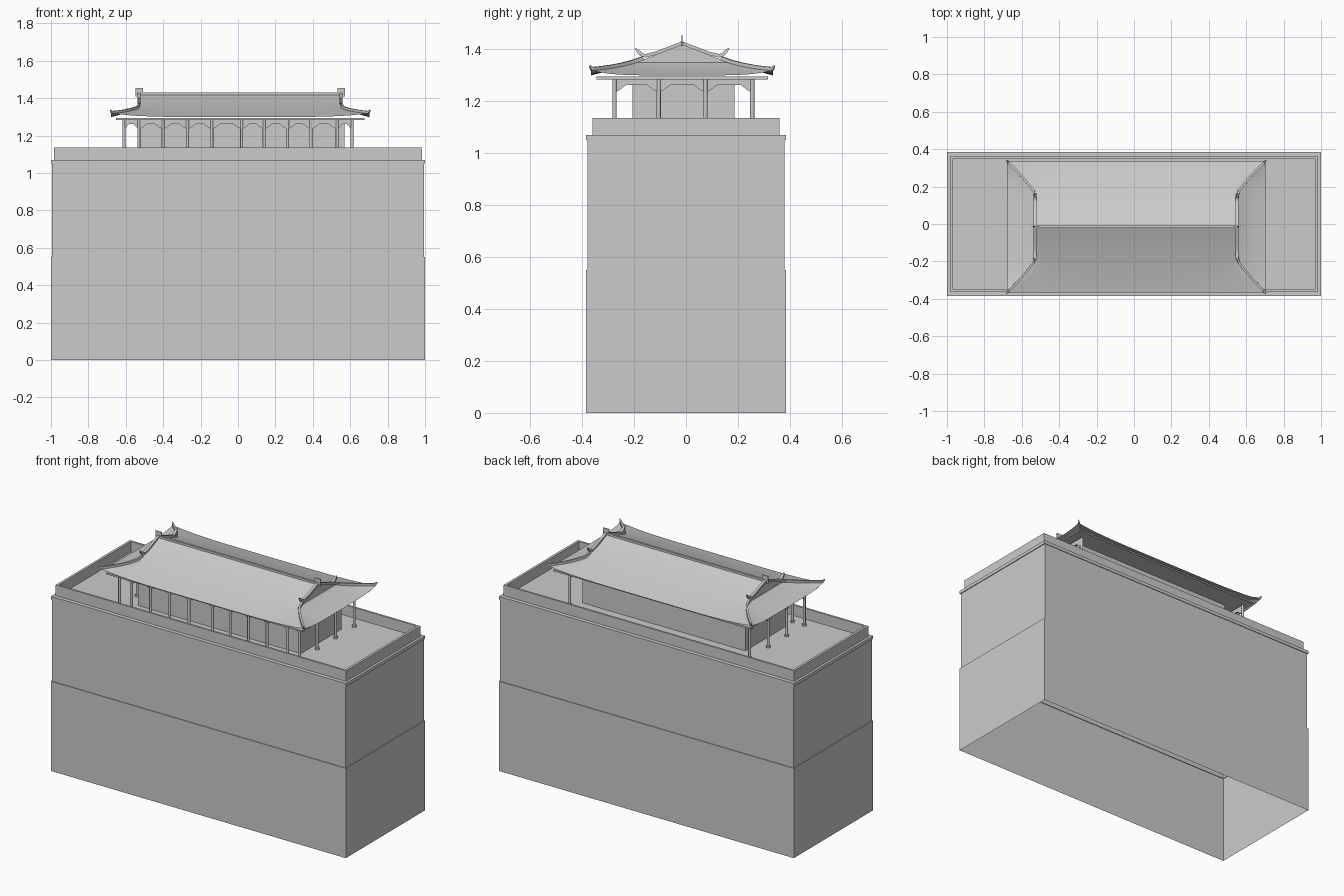
import bpy, bmesh, math
from mathutils import Vector

if "Cube" in bpy.data.objects:
    bpy.data.objects.remove(bpy.data.objects["Cube"])

CX, CY = 0.012, -0.015      # pavilion roof centre


def make(name, verts, faces, smooth=False):
    me = bpy.data.meshes.new(name)
    me.from_pydata([tuple(v) for v in verts], [], faces)
    bm = bmesh.new()
    bm.from_mesh(me)
    bmesh.ops.remove_doubles(bm, verts=bm.verts, dist=0.0001)
    bmesh.ops.recalc_face_normals(bm, faces=bm.faces)
    bm.to_mesh(me)
    bm.free()
    ob = bpy.data.objects.new(name, me)
    bpy.context.collection.objects.link(ob)
    if smooth:
        bpy.ops.object.select_all(action='DESELECT')
        ob.select_set(True)
        bpy.context.view_layer.objects.active = ob
        bpy.ops.object.shade_smooth_by_angle(angle=math.radians(30))
    return ob


def loft(name, rings, cap=False):
    """Stack of rectangles (half x, half y, z)."""
    v, f = [], []
    for hx, hy, z in rings:
        v += [(-hx, -hy, z), (hx, -hy, z), (hx, hy, z), (-hx, hy, z)]
    for r in range(len(rings) - 1):
        for k in range(4):
            n = (k + 1) % 4
            f.append((4*r + k, 4*r + n, 4*r + 4 + n, 4*r + 4 + k))
    if cap:
        b = len(v) - 4
        f.append((b, b + 1, b + 2, b + 3))
    return make(name, v, f)


def box(name, x0, x1, y0, y1, z0, z1):
    ob = loft(name, [((x1 - x0)/2, (y1 - y0)/2, z0), ((x1 - x0)/2, (y1 - y0)/2, z1)], True)
    ob.location = ((x0 + x1)/2, (y0 + y1)/2, 0)
    return ob


def sweep(name, pts, w, h):
    """Rectangular bar along a path; points lie on its bottom centre line."""
    pts = [Vector(p) for p in pts]
    d = pts[-1] - pts[0]
    side = Vector((-d.y, d.x, 0)).normalized() * w / 2
    v, f = [], []
    for i, p in enumerate(pts):
        s = 0.4 if i == len(pts) - 1 else 1
        t = (pts[min(i + 1, len(pts) - 1)] - pts[max(i - 1, 0)]).normalized()
        up = t.cross(side).normalized()
        if up.z < 0:
            up = -up
        up *= h * s
        v += [p - side*s, p + side*s, p + side*s + up, p - side*s + up]
    for r in range(len(pts) - 1):
        for k in range(4):
            n = (k + 1) % 4
            f.append((4*r + k, 4*r + n, 4*r + 4 + n, 4*r + 4 + k))
    b = len(v) - 4
    f += [(0, 1, 2, 3), (b, b + 1, b + 2, b + 3)]
    return make(name, v, f)


# Masonry base: open underneath, with terrace and parapet
loft("lower_wall", [(1, .384, 0), (1, .384, .55), (.995, .38, .55)])
loft("upper_wall", [(.995, .38, .55), (.995, .38, 1.05)])
loft("terrace_cornice", [(.995, .38, 1.05), (1, .384, 1.05), (1, .384, 1.07)], True)
loft("parapet", [(.985, .36, 1.07), (.985, .36, 1.135), (.97, .348, 1.135), (.97, .348, 1.07)])

# Hall walls
box("hall", -.533, .57, -.205, .187, 1.07, 1.29)

# Columns
front_x = [-.61, -.53, -.4, -.27, -.14, .02, .14, .265, .39, .53, .61]
side_y = [-.275, -.105, .075, .255]
spots = [(x, side_y[0]) for x in front_x]
spots += [(x, y) for x in (-.61, .61) for y in side_y[1:]]
for x, y in spots:
    for name, r, z0, z1 in (("column", .008, 1.07, 1.288), ("column_base", .012, 1.07, 1.082)):
        bpy.ops.mesh.primitive_cylinder_add(vertices=12, radius=r, depth=z1 - z0,
                                            location=(x, y, (z0 + z1)/2))
        bpy.context.object.name = name
        bpy.ops.object.shade_smooth_by_angle()


# Arched brackets between columns
def bracket(a, b):
    a, b = Vector((*a, 0)), Vector((*b, 0))
    L = (b - a).length
    e = min(.045, L * .35) / L
    low = [(0, 1.235), (e*.35, 1.24), (e*.7, 1.252), (e, 1.262),
           (1 - e, 1.262), (1 - e*.7, 1.252), (1 - e*.35, 1.24), (1, 1.235)]
    n = len(low)
    side = (b - a).cross(Vector((0, 0, 1))).normalized() * .004
    v, f = [], []
    for s in (-1, 1):
        for top in (False, True):
            for t, z in low:
                p = a.lerp(b, t) + side * s
                v.append((p.x, p.y, 1.288 if top else z))
    for i in range(n - 1):
        f += [(i, i + 1, n + i + 1, n + i), (2*n + i, 2*n + i + 1, 3*n + i + 1, 3*n + i),
              (i, i + 1, 2*n + i + 1, 2*n + i)]
    make("bracket", v, f)


for a, b in zip(front_x, front_x[1:]):
    bracket((a, side_y[0]), (b, side_y[0]))
for x in (-.61, .61):
    for a, b in zip(side_y, side_y[1:]):
        bracket((x, a), (x, b))

# Roof surface: hip-and-gable with concave slopes and lifted corners
HX, EX, GY, EY = .54, .69, .18, .35


def height(d):
    t = d / EY
    return 1.42 - .155*t + .034*t*t


def lift(d, s):
    k = max(0, (d - GY) / (EY - GY))
    return .02 * k**1.5 * abs(s)**5


def half_x(d):
    k = max(0, (d - GY) / (EY - GY))
    return HX + (EX - HX) * (.8*k + .2*k*k)


def grid(rows, cols, fn, base):
    v = [fn(i / rows, 2*j / cols - 1) for i in range(rows + 1) for j in range(cols + 1)]
    f = [tuple(base + q for q in (i*(cols+1) + j, i*(cols+1) + j + 1,
                                  (i+1)*(cols+1) + j + 1, (i+1)*(cols+1) + j))
         for i in range(rows) for j in range(cols)]
    return v, f


def long_slope(sg):
    def fn(t, s):
        d = t * EY
        return (CX + s*half_x(d), CY + sg*d, height(d) + lift(d, s))
    return fn


def end_slope(sg):
    def fn(t, s):
        d = GY + t * (EY - GY)
        return (CX + sg*half_x(d), CY + s*d, height(d) + lift(d, s))
    return fn


verts, faces = [], []
for fn, rows in [(long_slope(s), 35) for s in (-1, 1)] + [(end_slope(s), 17) for s in (-1, 1)]:
    v, f = grid(rows, 32, fn, len(verts))
    verts += v
    faces += f
make("roof", verts, faces, True)
box("eave_soffit", CX - .665, CX + .665, CY - .33, CY + .33, 1.284, 1.294)

# Gable walls
for sx in (-1, 1):
    ds = [k * GY / 8 for k in range(-8, 9)]
    make("gable_wall", [(CX + sx*(HX - .004), CY + d, height(abs(d))) for d in ds],
         [tuple(range(17))])

# Main ridge and its flat end ornaments
box("main_ridge", CX - HX, CX + HX, CY - .006, CY + .006, 1.412, 1.43)
for sx in (-1, 1):
    x = CX + sx * .54
    box("ridge_ornament", x - .02, x + .02, CY - .002, CY + .002, 1.41, 1.455)

# Descending gable ridges and hip ridges with upturned tips
for sx in (-1, 1):
    for sy in (-1, 1):
        x = CX + sx * HX
        prof = [(0, 1.416), (.05, 1.397), (.1, 1.378), (.14, 1.368),
                (.16, 1.373), (.172, 1.385), (.182, 1.402)]
        sweep("gable_ridge", [(x, CY + sy*d, z) for d, z in prof], .016, .013)
        ds = [.15, .19, .23, .27, .3, .325, .34]
        pts = [(CX + sx*half_x(d), CY + sy*d, height(d) + lift(d, 1) - .002) for d in ds]
        pts += [(CX + sx*.687, CY + sy*.35, 1.318), (CX + sx*.695, CY + sy*.357, 1.335)]
        sweep("hip_ridge", pts, .012, .014)
